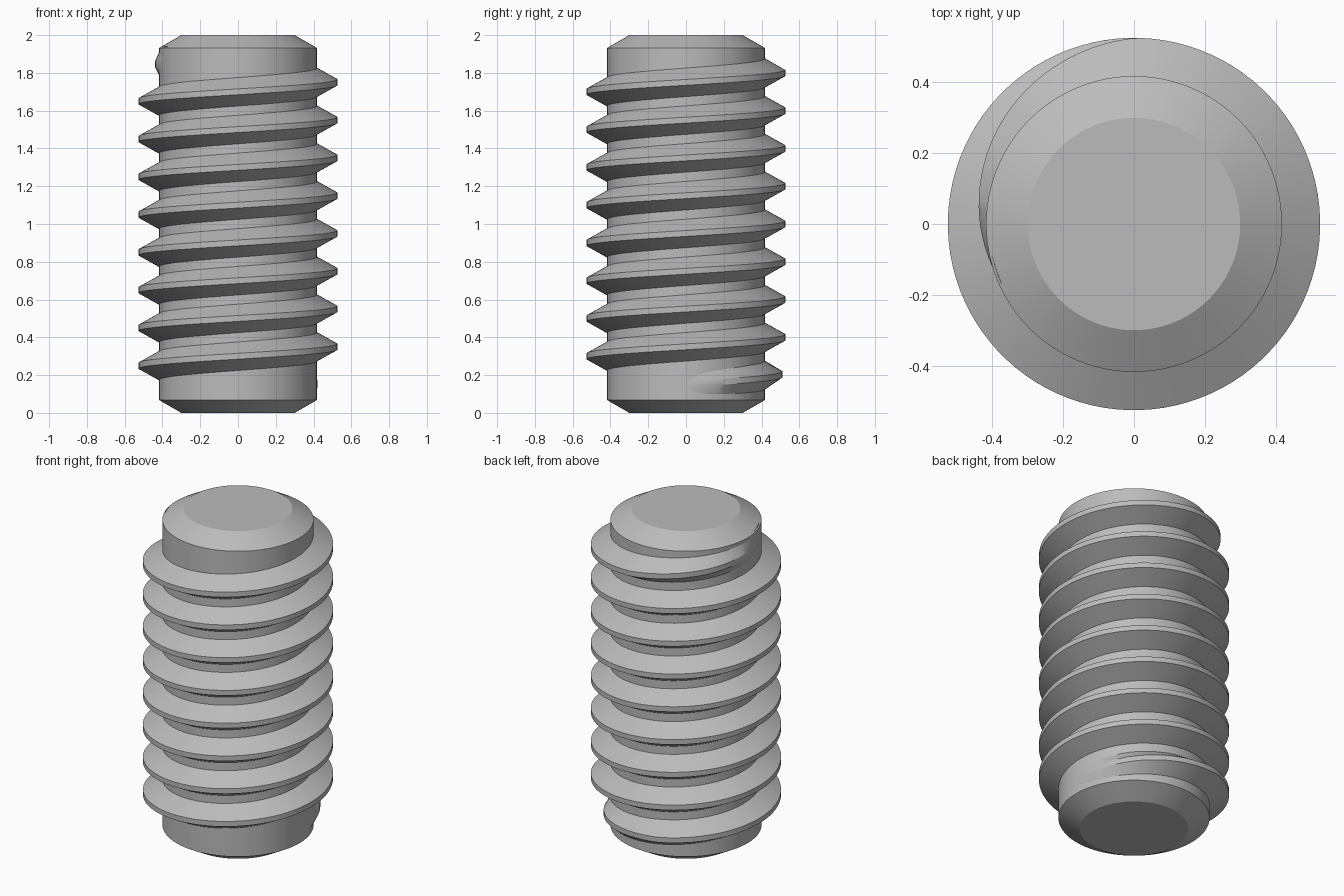
import bpy, bmesh, math

cube = bpy.data.objects.get("Cube")
if cube:
    bpy.data.objects.remove(cube, do_unlink=True)

HEIGHT, CHAMFER = 2.0, 0.068
R_END, R_CORE, R_CREST = 0.3, 0.418, 0.526
PITCH, SEGMENTS = 0.2, 96

steel = bpy.data.materials.new("plain grey steel")
steel.use_nodes = True
GREY = (0.5, 0.5, 0.5, 1)
steel.diffuse_color = GREY
steel.node_tree.nodes["Principled BSDF"].inputs["Base Color"].default_value = GREY


def finish(name, bm):
    """Turn a bmesh into a smooth object that keeps its sharp edges."""
    bmesh.ops.recalc_face_normals(bm, faces=bm.faces)
    mesh = bpy.data.meshes.new(name)
    bm.to_mesh(mesh)
    bm.free()
    mesh.materials.append(steel)
    obj = bpy.data.objects.new(name, mesh)
    bpy.context.collection.objects.link(obj)
    bpy.ops.object.select_all(action="DESELECT")
    obj.select_set(True)
    bpy.context.view_layer.objects.active = obj
    bpy.ops.object.shade_smooth_by_angle(angle=math.radians(25))
    return obj


def ring(bm, points, angle):
    """Place (radius, height) points at an angle around the axis."""
    return [bm.verts.new((r * math.cos(angle), r * math.sin(angle), z)) for r, z in points]


def bridge(bm, a, b):
    """Join two equal closed loops of vertices with quads."""
    for i in range(len(a)):
        j = (i + 1) % len(a)
        bm.faces.new((a[i], a[j], b[j], b[i]))


# Core: cylinder with a chamfer at both ends
bm = bmesh.new()
profile = [(R_END, 0), (R_CORE, CHAMFER), (R_CORE, HEIGHT - CHAMFER), (R_END, HEIGHT)]
columns = [ring(bm, profile, math.tau * i / SEGMENTS) for i in range(SEGMENTS)]
for i, a in enumerate(columns):
    b = columns[(i + 1) % SEGMENTS]
    for k in range(len(profile) - 1):
        bm.faces.new((a[k], b[k], b[k + 1], a[k + 1]))
for k in (0, -1):
    bm.faces.new([c[k] for c in columns])
finish("core", bm)

# Thread: right-handed ridge that fades into the core at both ends
bm = bmesh.new()
START, END, FADE = -0.1, 17 * math.pi + 0.42, 2.0
R_ROOT, HALF_ROOT, HALF_CREST = R_CORE - 0.008, 0.08, 0.0155
steps = round((END - START) / math.tau * SEGMENTS)
sections = []
for i in range(steps + 1):
    angle = START + (END - START) * i / steps
    z = 0.15 + PITCH * angle / math.tau
    grow = min(1, (angle - START) / FADE, (END - angle) / FADE)
    crest = R_ROOT + 0.001 + (R_CREST - R_ROOT - 0.001) * grow
    section = [(R_ROOT, z - HALF_ROOT), (crest, z - HALF_CREST),
               (crest, z + HALF_CREST), (R_ROOT, z + HALF_ROOT)]
    sections.append(ring(bm, section, angle))
for a, b in zip(sections, sections[1:]):
    bridge(bm, a, b)
bm.faces.new(sections[0])
bm.faces.new(sections[-1])
finish("thread", bm)
